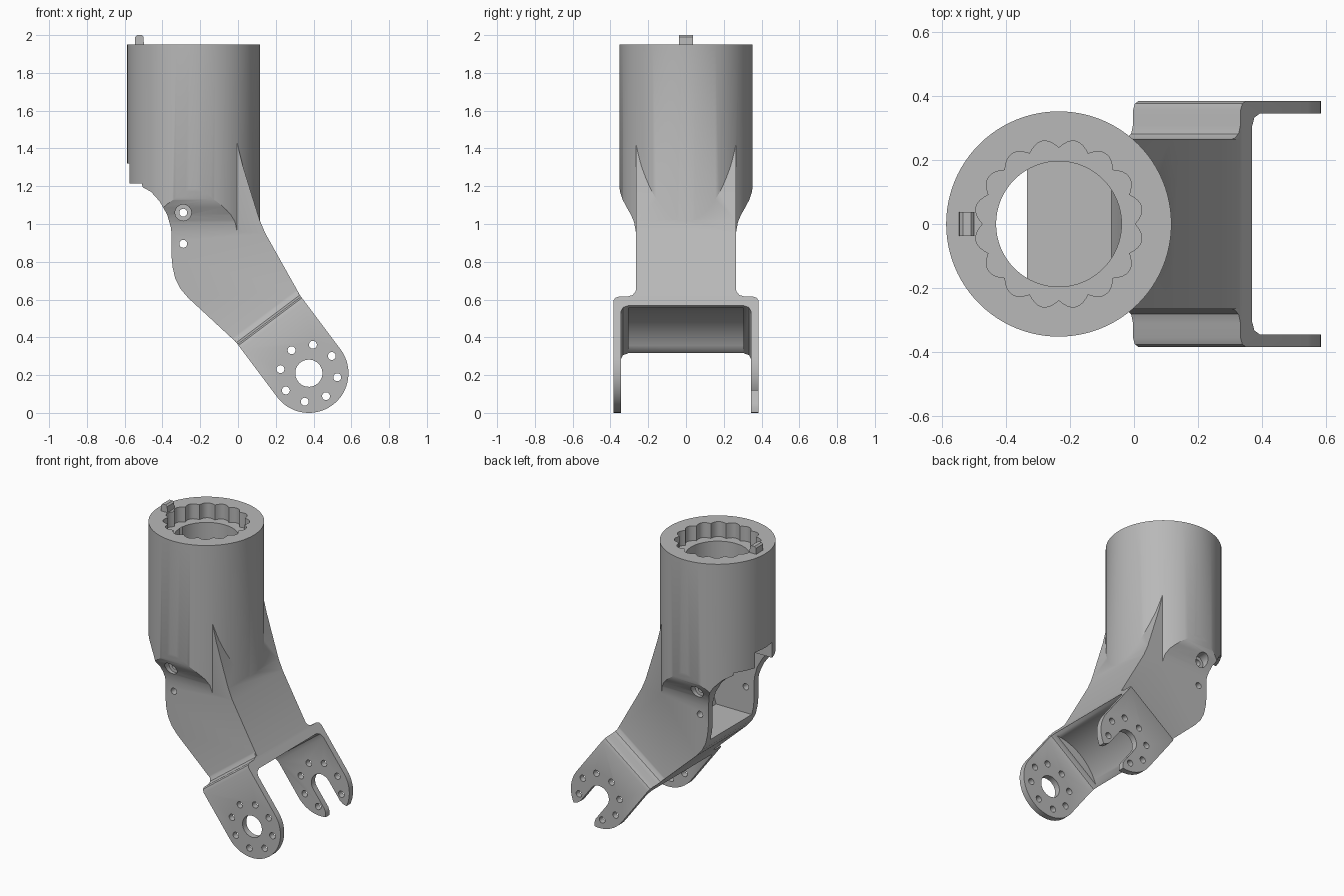
import bpy
import bmesh
from math import sin, cos, pi, radians

cube = bpy.data.objects.get("Cube")
if cube:
    bpy.data.objects.remove(cube, do_unlink=True)

# Plane mappings: two profile coordinates plus extrusion depth
def XZ(p, q, h): return (p, h, q)
def YZ(p, q, h): return (h, p, q)
def XY(p, q, h): return (p, q, h)

# Tilted fork frame: u runs across the arm, t runs along it
def ARM(u, t, h): return (0.165 + 0.6 * t + 0.8 * u, h, 0.49 - 0.8 * t + 0.6 * u)
def CROSS(y, t, u): return ARM(u, t, y)


def prism(name, pts, plane, a, b):
    bm = bmesh.new()
    lo = [bm.verts.new(plane(p, q, a)) for p, q in pts]
    hi = [bm.verts.new(plane(p, q, b)) for p, q in pts]
    bm.faces.new(lo)
    bm.faces.new(hi)
    for i in range(len(pts)):
        j = (i + 1) % len(pts)
        bm.faces.new((lo[i], lo[j], hi[j], hi[i]))
    bmesh.ops.recalc_face_normals(bm, faces=bm.faces)
    mesh = bpy.data.meshes.new(name)
    bm.to_mesh(mesh)
    bm.free()
    ob = bpy.data.objects.new(name, mesh)
    bpy.context.collection.objects.link(ob)
    return ob


def circle(cx, cy, r, n=32):
    return [(cx + r * cos(2 * pi * i / n), cy + r * sin(2 * pi * i / n)) for i in range(n)]


def rect(x0, x1, y0, y1):
    return [(x0, y0), (x1, y0), (x1, y1), (x0, y1)]


def mirrored(half):
    return half + [(-p, q) for p, q in reversed(half)]


def combine(target, other, op):
    mod = target.modifiers.new("combine", "BOOLEAN")
    mod.operation = op
    mod.solver = "EXACT"
    mod.object = other
    bpy.context.view_layer.objects.active = target
    bpy.ops.object.modifier_apply(modifier=mod.name)
    bpy.data.objects.remove(other, do_unlink=True)


CX = -0.235  # tube axis

# Tube, narrowing at its lower end into the elbow
housing = prism("elbow_housing", circle(CX, 0, 0.352, 96), XY, 0.8, 1.95)
taper = [(0.45, 2.1), (0.45, 1.25), (0.356, 1.22), (0.349, 1.17), (0.336, 1.13),
         (0.315, 1.09), (0.292, 1.05), (0.275, 1.01), (0.266, 0.96), (0.26, 0.89)]
combine(housing, prism("taper", mirrored(taper), YZ, -1, 1), "INTERSECT")
belly = [(-0.7, 2.1), (-0.7, 1.215), (-0.51, 1.215), (-0.505, 1.195), (-0.46, 1.17),
         (-0.415, 1.12), (-0.375, 1.05), (-0.355, 0.98), (-0.349, 0.92), (-0.349, 0.85),
         (0.2, 0.85), (0.2, 2.1)]
combine(housing, prism("belly", belly, XZ, -1, 1), "INTERSECT")

# Flat-sided elbow
elbow = [(-0.352, 1.55), (-0.352, 0.83), (-0.346, 0.77), (-0.332, 0.71), (-0.307, 0.66),
         (-0.265, 0.61), (-0.001, 0.366), (0.029, 0.338), (0.349, 0.578), (0.331, 0.618),
         (0.145, 0.95), (0.115, 1.02), (0.065, 1.18), (0.025, 1.31), (-0.005, 1.43),
         (-0.03, 1.55)]
combine(housing, prism("elbow", elbow, XZ, -0.266, 0.266), "UNION")

# Fork: filleted U section trimmed to round-ended arms
u_half = [(0.262, -0.06), (0.268, -0.032), (0.282, -0.01), (0.31, 0), (0.355, 0),
          (0.376, 0.009), (0.385, 0.03), (0.385, 0.6), (0.345, 0.6), (0.345, 0.1),
          (0.333, 0.072), (0.305, 0.06)]
fork = prism("fork", mirrored(u_half), CROSS, -0.25, 0.25)
outline = [(-0.21, -0.1), (0.21, -0.1)]
outline += [(0.21 * cos(pi * i / 32), 0.35 + 0.21 * sin(pi * i / 32)) for i in range(33)]
combine(fork, prism("outline", outline, ARM, -0.5, 0.5), "INTERSECT")
combine(housing, fork, "UNION")

# Round clearance under the fork bridge
combine(housing, prism("clearance", circle(0, 0.35, 0.347, 64), ARM, -0.305, 0.305), "DIFFERENCE")

# Inner cavity, bore, fluted socket and cable notch
cavity = [(-0.8, 0.72), (-0.07, 0.72), (0.0, 0.95), (-0.03, 1.215), (-0.8, 1.215)]
combine(housing, prism("cavity", cavity, XZ, -0.22, 0.22), "DIFFERENCE")
combine(housing, prism("bore", circle(CX, 0, 0.196, 64), XY, 1.1, 1.9), "DIFFERENCE")
flutes = []
for i in range(128):
    a = 2 * pi * i / 128
    r = 0.238 + 0.026 * abs(sin(8 * a))
    flutes.append((CX + r * cos(a), r * sin(a)))
combine(housing, prism("flutes", flutes, XY, 1.85, 2.1), "DIFFERENCE")
combine(housing, prism("notch", rect(-0.7, -0.4, 1.1, 1.32), XZ, -0.09, 0.09), "DIFFERENCE")

# Screw holes through both cheeks, the upper pair counterbored
for z in (1.06, 0.895):
    combine(housing, prism("screw", circle(-0.29, z, 0.021, 20), XZ, -0.5, 0.5), "DIFFERENCE")
for side in (-1, 1):
    combine(housing, prism("counterbore", circle(-0.29, 1.06, 0.043), XZ,
                           side * 0.255, side * 0.5), "DIFFERENCE")

# Pivot hole in the front arm, flared open slot in the rear arm
combine(housing, prism("pivot", circle(0, 0.35, 0.072), ARM, -0.5, -0.32), "DIFFERENCE")
slot = [(0.072 * cos(pi + pi * i / 16), 0.35 + 0.072 * sin(pi + pi * i / 16)) for i in range(17)]
slot += [(0.072, 0.49), (0.08, 0.515), (0.1, 0.54), (0.12, 0.6),
         (-0.12, 0.6), (-0.1, 0.54), (-0.08, 0.515), (-0.072, 0.49)]
combine(housing, prism("slot", slot, ARM, 0.32, 0.5), "DIFFERENCE")

# Ring of bolt holes in both arms
for k in range(8):
    a = radians(90 + 45 * k)
    combine(housing, prism("bolt", circle(0.152 * cos(a), 0.35 + 0.152 * sin(a), 0.021, 20),
                           ARM, -0.5, 0.5), "DIFFERENCE")

# Locating peg on the rim
peg = prism("locating_peg", [(-0.547, 1.94), (-0.545, 1.99), (-0.535, 2.0), (-0.51, 2.0),
                             (-0.5, 1.99), (-0.498, 1.94)], XZ, -0.037, 0.037)

# Material and shading
grey = bpy.data.materials.new("plain_grey")
grey.use_nodes = True
colour = (0.48, 0.48, 0.48, 1)
grey.diffuse_color = colour
grey.node_tree.nodes["Principled BSDF"].inputs["Base Color"].default_value = colour
for ob in (housing, peg):
    ob.data.materials.clear()
    ob.data.materials.append(grey)
    bpy.ops.object.select_all(action="DESELECT")
    ob.select_set(True)
    bpy.context.view_layer.objects.active = ob
    bpy.ops.object.shade_smooth_by_angle(angle=radians(32))
